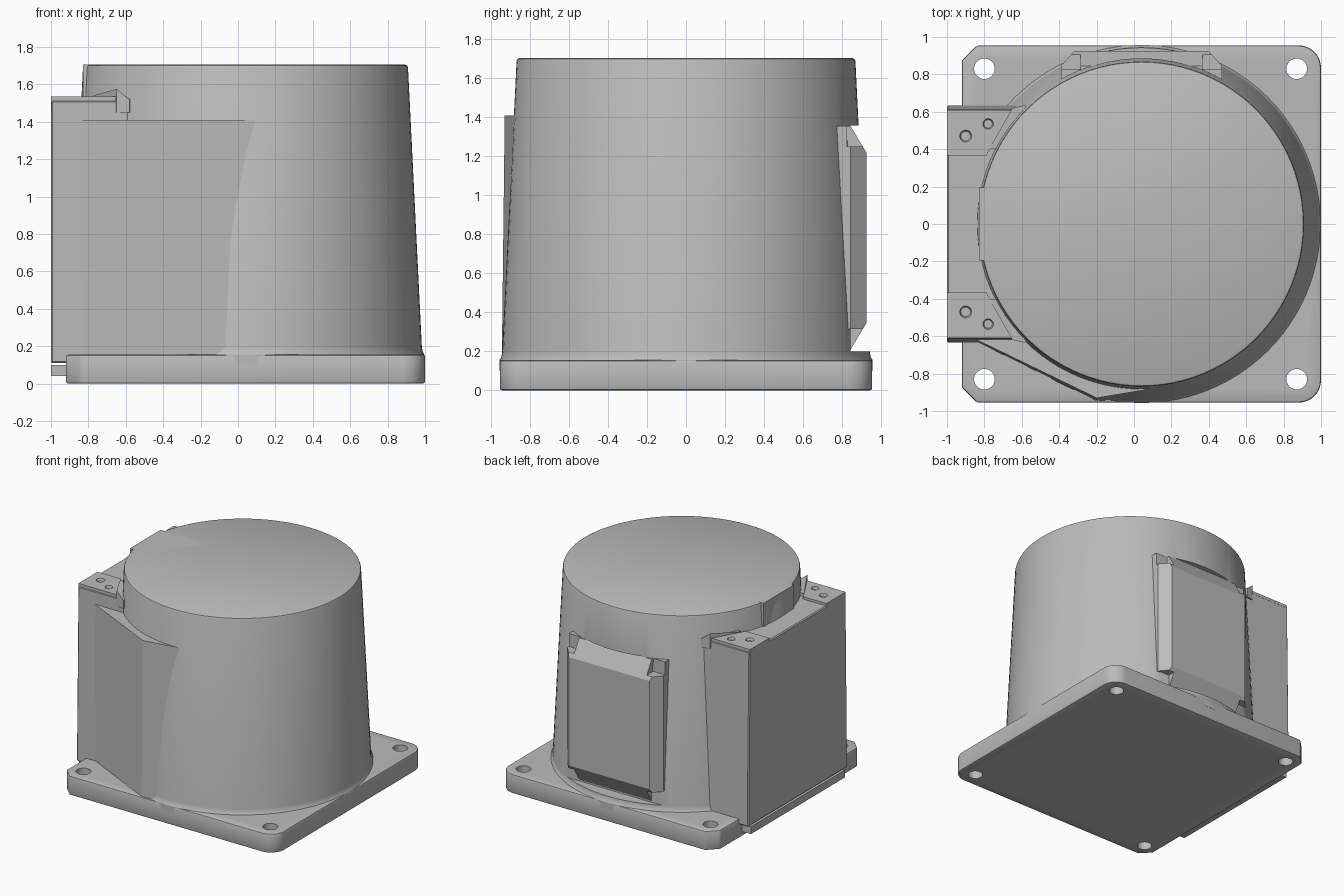
import bpy, bmesh, math

cube = bpy.data.objects.get("Cube")
if cube:
    bpy.data.objects.remove(cube)

grey = bpy.data.materials.new("cast_grey")
grey.use_nodes = True
colour = (0.5, 0.5, 0.5, 1)
grey.diffuse_color = colour
grey.node_tree.nodes["Principled BSDF"].inputs["Base Color"].default_value = colour


def loft(name, rings):
    """Closed solid through rings of matching 3D points."""
    bm = bmesh.new()
    rows = [[bm.verts.new(p) for p in ring] for ring in rings]
    bm.faces.new(rows[0])
    bm.faces.new(rows[-1])
    n = len(rows[0])
    for a, b in zip(rows, rows[1:]):
        for i in range(n):
            j = (i + 1) % n
            bm.faces.new((a[i], a[j], b[j], b[i]))
    bmesh.ops.recalc_face_normals(bm, faces=bm.faces)
    mesh = bpy.data.meshes.new(name)
    bm.to_mesh(mesh)
    bm.free()
    mesh.materials.append(grey)
    ob = bpy.data.objects.new(name, mesh)
    bpy.context.collection.objects.link(ob)
    return ob


def prism(name, outline, z0, z1, top=None):
    return loft(name, [[(x, y, z0) for x, y in outline],
                       [(x, y, z1) for x, y in (top or outline)]])


def rect(x0, x1, y0, y1):
    return [(x0, y0), (x1, y0), (x1, y1), (x0, y1)]


def circle(x, y, r, n=32):
    return [(x + r * math.cos(math.tau * i / n), y + r * math.sin(math.tau * i / n))
            for i in range(n)]


def apply(ob, mod):
    with bpy.context.temp_override(object=ob, active_object=ob):
        bpy.ops.object.modifier_apply(modifier=mod.name)


def cut(ob, cutter):
    mod = ob.modifiers.new("cut", "BOOLEAN")
    mod.operation = "DIFFERENCE"
    mod.solver = "EXACT"
    mod.object = cutter
    apply(ob, mod)
    bpy.data.objects.remove(cutter)


def bevel(ob, width, segments=2):
    mod = ob.modifiers.new("bevel", "BEVEL")
    mod.width, mod.segments, mod.limit_method = width, segments, "ANGLE"
    mod.angle_limit = math.radians(40)
    apply(ob, mod)


# Base plate: rounded right corners, clipped left corners, bolt holes
R = 0.12
outline = []
for sy, start in ((-1, -90), (1, 0)):
    for k in range(9):
        a = math.radians(start + 90 * k / 8)
        outline.append((1 - R + R * math.cos(a), sy * (0.955 - R) + R * math.sin(a)))
outline += [(-0.84, 0.955), (-0.92, 0.875), (-0.92, -0.875), (-0.84, -0.955)]
plate = prism("base_plate", outline, 0, 0.155)
bevel(plate, 0.012)
for x in (-0.8, 0.87):
    for y in (-0.83, 0.83):
        cut(plate, prism("hole_cutter", circle(x, y, 0.055), -0.1, 0.3))

# Tapered drum with a flared foot and rounded top rim
CX = 0.04
profile = [(0.957, 0.1), (0.957, 0.155), (0.948, 0.17), (0.943, 0.195),
           (0.869, 1.69), (0.865, 1.7), (0.855, 1.705)]
drum = loft("drum", [[(x, y, z) for x, y in circle(CX, 0, r, 96)] for r, z in profile])
cut(drum, prism("recess_cutter", rect(-0.39, 0.47, 0.845, 1.2), 0.2, 1.36))

# Flat pad on the right side of the drum
prism("drum_flat", rect(-0.83, -0.4, -0.195, 0.195), 1.4, 1.705)

# Housing block on the right side
housing = prism("side_housing", rect(-1, -0.4, -0.635, 0.635), 0.11, 1.515,
                rect(-1, -0.4, -0.615, 0.615))
bevel(housing, 0.008, 1)
prism("housing_foot_rail", rect(-1, -0.85, -0.6, 0.6), 0.04, 0.1)

# Mounting pads with two conical sockets each, and a ridge against the drum
for side, s in (("front", -1), ("back", 1)):
    pad = prism(side + "_mount_pad",
                [(-1, s * 0.365), (-0.79, s * 0.365), (-0.65, s * 0.61), (-1, s * 0.61)],
                1.45, 1.535)
    for x, y, r in ((-0.9, 0.47, 0.034), (-0.78, 0.535, 0.03)):
        cut(pad, prism("socket_cutter", circle(x, s * y, r * 0.3, 20), 1.47, 1.54,
                       circle(x, s * y, r, 20)))
    ridge = [(-0.775, s * 0.4), (-0.65, s * 0.62), (-0.58, s * 0.635), (-0.5, s * 0.4)]
    loft(side + "_pad_ridge", [
        [(x, y, 1.45) for x, y in ridge],
        [(x, y, z) for (x, y), z in zip(ridge, (1.54, 1.575, 1.52, 1.56))]])

# Slanted fairing blending the housing into the drum at the front
fairing = [(-0.84, -0.62), (-0.2, -0.93), (0.13, -0.875), (0.1, -0.6), (-0.6, -0.45)]
fairing_foot = [(-0.86, -0.62), (-0.2, -0.945), (0.13, -0.93), (0.1, -0.6), (-0.6, -0.45)]
prism("front_fairing", fairing_foot, 0.14, 1.41, fairing)

# Raised back cover with sloped borders and notched corners
def cover_ring(dx, dz, y):
    x0, x1, z0, z1 = -0.39 + dx, 0.47 - dx, 0.21 + dz, 1.355 - dz
    return [(x0, y, z0), (x1, y, z0), (x1, y, z1), (x0, y, z1)]


cover = loft("back_cover", [cover_ring(0, 0, 0.7), cover_ring(0, 0, 0.845),
                            cover_ring(0.07, 0.135, 0.925)])
for x in (-0.34, 0.42):
    for z in (0.26, 1.305):
        cut(cover, prism("notch_cutter", rect(x - 0.055, x + 0.055, 0.825, 1.1),
                         z - 0.055, z + 0.055))

# Smooth shading with sharp edges kept
bpy.ops.object.select_all(action="DESELECT")
for ob in bpy.context.collection.objects:
    if ob.type == "MESH" and grey.name in ob.data.materials:
        ob.select_set(True)
        bpy.context.view_layer.objects.active = ob
bpy.ops.object.shade_smooth_by_angle(angle=math.radians(30))
